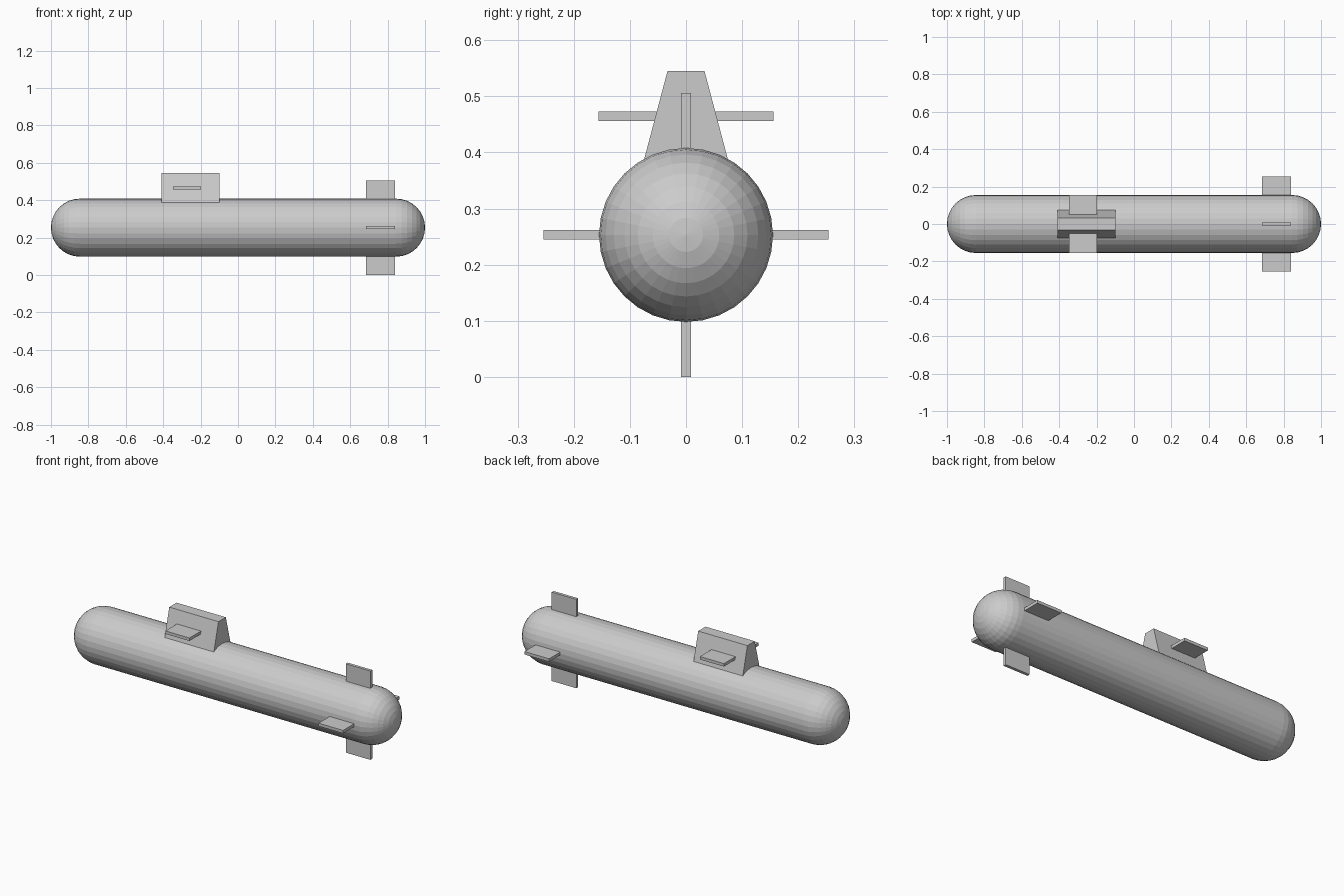
import bpy, bmesh
from math import sin, cos, pi
from mathutils import Vector

if "Cube" in bpy.data.objects:
    bpy.data.objects.remove(bpy.data.objects["Cube"])

R, ZC = 0.155, 0.253      # hull radius and axis height
SIDES, RINGS = 32, 8      # facets around the hull, rings per end cap


def finish(name, bm):
    bmesh.ops.recalc_face_normals(bm, faces=bm.faces)
    me = bpy.data.meshes.new(name)
    bm.to_mesh(me)
    bm.free()
    ob = bpy.data.objects.new(name, me)
    bpy.context.collection.objects.link(ob)
    return ob


def box(name, lo, hi):
    lo, hi = Vector(lo), Vector(hi)
    bm = bmesh.new()
    bmesh.ops.create_cube(bm, size=1)
    bmesh.ops.scale(bm, vec=hi - lo, verts=bm.verts)
    bmesh.ops.translate(bm, vec=(lo + hi) / 2, verts=bm.verts)
    return finish(name, bm)


# Hull: capsule profile spun around the long axis
bm = bmesh.new()
straight = 1 - R
prof = [(-straight - R * cos(a), R * sin(a))
        for a in (i * pi / 2 / RINGS for i in range(RINGS + 1))]
prof += [(-x, r) for x, r in reversed(prof)]
verts = [bm.verts.new((x, 0, ZC + r)) for x, r in prof]
edges = [bm.edges.new(p) for p in zip(verts, verts[1:])]
bmesh.ops.spin(bm, geom=verts + edges, cent=(0, 0, ZC), axis=(1, 0, 0),
               angle=2 * pi, steps=SIDES, use_duplicate=False)
bmesh.ops.remove_doubles(bm, verts=bm.verts, dist=1e-4)
bmesh.ops.dissolve_degenerate(bm, edges=bm.edges, dist=1e-5)
finish("hull", bm)

# Sail: tapered tower, its foot sunk into the hull
bm = bmesh.new()
section = [(-0.082, 0.36), (0.082, 0.36), (0.033, 0.545), (-0.033, 0.545)]
face = bm.faces.new([bm.verts.new((-0.41, y, z)) for y, z in section])
ext = bmesh.ops.extrude_face_region(bm, geom=[face])
bmesh.ops.translate(bm, vec=(0.31, 0, 0),
                    verts=[g for g in ext["geom"] if isinstance(g, bmesh.types.BMVert)])
finish("sail", bm)

# Paired sail planes and stern fins, rooted inside their parent parts
T = 0.0085
for s, side, end in ((1, "left", "upper"), (-1, "right", "lower")):
    def span(a, b):
        return sorted((s * a, s * b))
    y0, y1 = span(0.03, 0.156)
    box(side + "_sail_plane", (-0.348, y0, 0.456), (-0.197, y1, 0.473))
    y0, y1 = span(0.12, 0.254)
    box(side + "_stern_fin", (0.685, y0, ZC - T), (0.84, y1, ZC + T))
    z0, z1 = span(0.12, ZC)
    box(end + "_rudder", (0.685, -T, ZC + z0), (0.84, T, ZC + z1))
